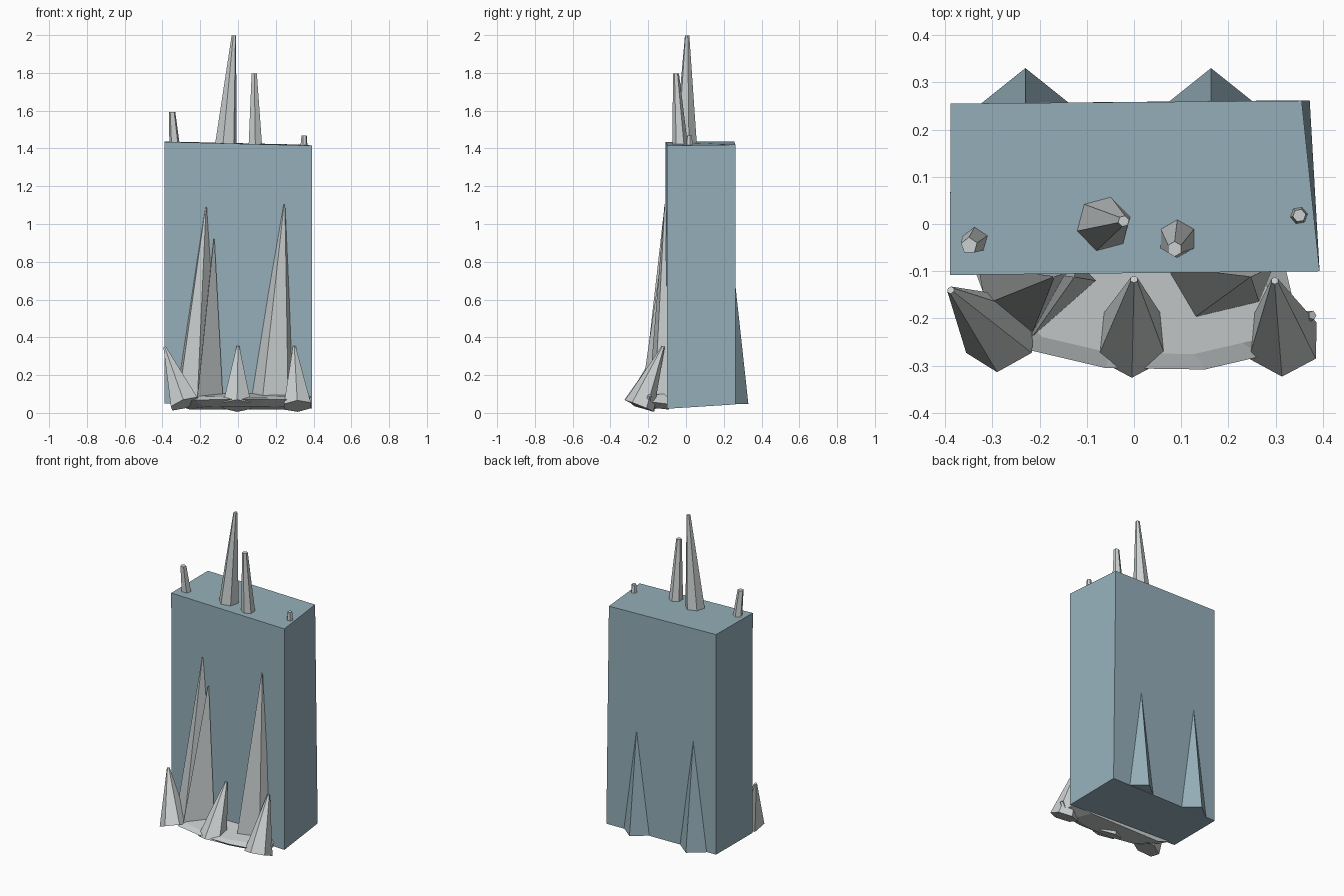
import bpy, bmesh, math
from mathutils import Vector

if "Cube" in bpy.data.objects:
    bpy.data.objects.remove(bpy.data.objects["Cube"])


def material(name, rgb):
    m = bpy.data.materials.new(name)
    m.diffuse_color = (*rgb, 1)
    m.use_nodes = True
    m.node_tree.nodes["Principled BSDF"].inputs["Base Color"].default_value = m.diffuse_color
    return m


SLATE = material("slate blue", (0.30, 0.43, 0.49))
STONE = material("pale stone", (0.60, 0.63, 0.63))


def build(name, rings, mat):
    """Skin a stack of rings with equal point counts and cap both ends."""
    bm = bmesh.new()
    vs = [[bm.verts.new(p) for p in r] for r in rings]
    n = len(rings[0])
    for a, b in zip(vs, vs[1:]):
        for i in range(n):
            j = (i + 1) % n
            bm.faces.new((a[i], a[j], b[j], b[i]))
    bm.faces.new(vs[0][::-1])
    bm.faces.new(vs[-1])
    bmesh.ops.recalc_face_normals(bm, faces=bm.faces)
    me = bpy.data.meshes.new(name)
    bm.to_mesh(me)
    bm.free()
    me.materials.append(mat)
    ob = bpy.data.objects.new(name, me)
    bpy.context.collection.objects.link(ob)
    return ob


def crystal(name, base, tip, r0, r1, sides=6, turn=0, flat=False, mat=STONE):
    """Tapered prism; ends are square to its axis unless flat."""
    base, tip = Vector(base), Vector(tip)
    axis = Vector((0, 0, 1)) if flat else (tip - base).normalized()
    u = Vector((0, 1, 0)).cross(axis).normalized()
    v = axis.cross(u)
    rings = []
    for c, r in ((base, r0), (tip, r1)):
        angles = [math.radians(turn) + math.tau * k / sides for k in range(sides)]
        rings.append([c + r * (math.cos(t) * u + math.sin(t) * v) for t in angles])
    return build(name, rings, mat)


def shard(name, outline, z, tip, mat=STONE):
    """Spike from an irregular outline to a nearly pointed tip."""
    tip = Vector(tip)
    base = [Vector((x, y, z)) for x, y in outline]
    mid = sum(base, Vector()) / len(base)
    return build(name, [base, [tip + (p - mid) * 0.03 for p in base]], mat)


# Main slab, slightly out of square
build("main_block", [
    [(-0.39, -0.105, 0.05), (0.393, -0.10, 0.022), (0.372, 0.262, 0.045), (-0.388, 0.255, 0.05)],
    [(-0.39, -0.108, 1.435), (0.393, -0.10, 1.415), (0.355, 0.261, 1.42), (-0.388, 0.255, 1.437)],
], SLATE)

# Wedge buttresses on the back
for i, x in enumerate((-0.23, 0.163)):
    shard(f"back_buttress_{i + 1}",
          [(x - 0.1, 0.25), (x + 0.1, 0.25), (x, 0.33)], 0.048, (x, 0.255, 0.72), SLATE)

# Crystals standing on top
crystal("top_crystal_tall", (-0.066, 0.0, 1.40), (-0.022, 0.006, 1.998), 0.061, 0.012, 6, 15, True)
crystal("top_crystal_mid", (0.092, -0.03, 1.40), (0.086, -0.053, 1.797), 0.042, 0.016, 6, 30, True)
crystal("top_crystal_left", (-0.334, -0.032, 1.40), (-0.349, -0.046, 1.594), 0.03, 0.018, 5, 20, True)
crystal("top_crystal_right", (0.349, 0.018, 1.40), (0.35, 0.018, 1.468), 0.02, 0.014, 6, 10, True)

# Large shards leaning on the front
shard("front_shard_left", [(-0.33, -0.09), (-0.315, -0.17), (-0.215, -0.23), (-0.10, -0.09)],
      0.07, (-0.17, -0.112, 1.09))
shard("front_shard_middle", [(-0.22, -0.10), (-0.215, -0.238), (-0.08, -0.12), (-0.12, -0.08)],
      0.08, (-0.127, -0.113, 0.92))
shard("front_shard_right", [(0.065, -0.09), (0.13, -0.197), (0.265, -0.165), (0.295, -0.09)],
      0.08, (0.246, -0.112, 1.105))

# Small leaning crystals along the front edge
crystal("foot_crystal_left", (-0.282, -0.232, 0.048), (-0.388, -0.14, 0.348), 0.085, 0.008, 6, 30)
crystal("foot_crystal_middle", (-0.005, -0.247, 0.038), (0.0, -0.117, 0.352), 0.085, 0.008, 6, 30)
crystal("foot_crystal_right", (0.315, -0.247, 0.036), (0.298, -0.12, 0.352), 0.082, 0.008, 6, 30)
crystal("foot_stub", (0.355, -0.20, 0.06), (0.378, -0.193, 0.092), 0.016, 0.010, 5)

# Rocky ledge joining the feet
rim = [(-0.34, -0.09), (-0.31, -0.17), (-0.23, -0.265), (-0.06, -0.305),
       (0.15, -0.308), (0.27, -0.28), (0.36, -0.26), (0.32, -0.09)]


def ledge_ring(scale, height):
    return [(x * scale, -0.09 + (y + 0.09) * scale, height(y)) for x, y in rim]


build("rock_ledge", [
    ledge_ring(0.75, lambda y: 0.02 - (y + 0.12) * 0.08),
    ledge_ring(1.0, lambda y: 0.05 - (y + 0.12) * 0.12),
    ledge_ring(0.85, lambda y: 0.105 + (y + 0.09) * 0.1),
], STONE)
